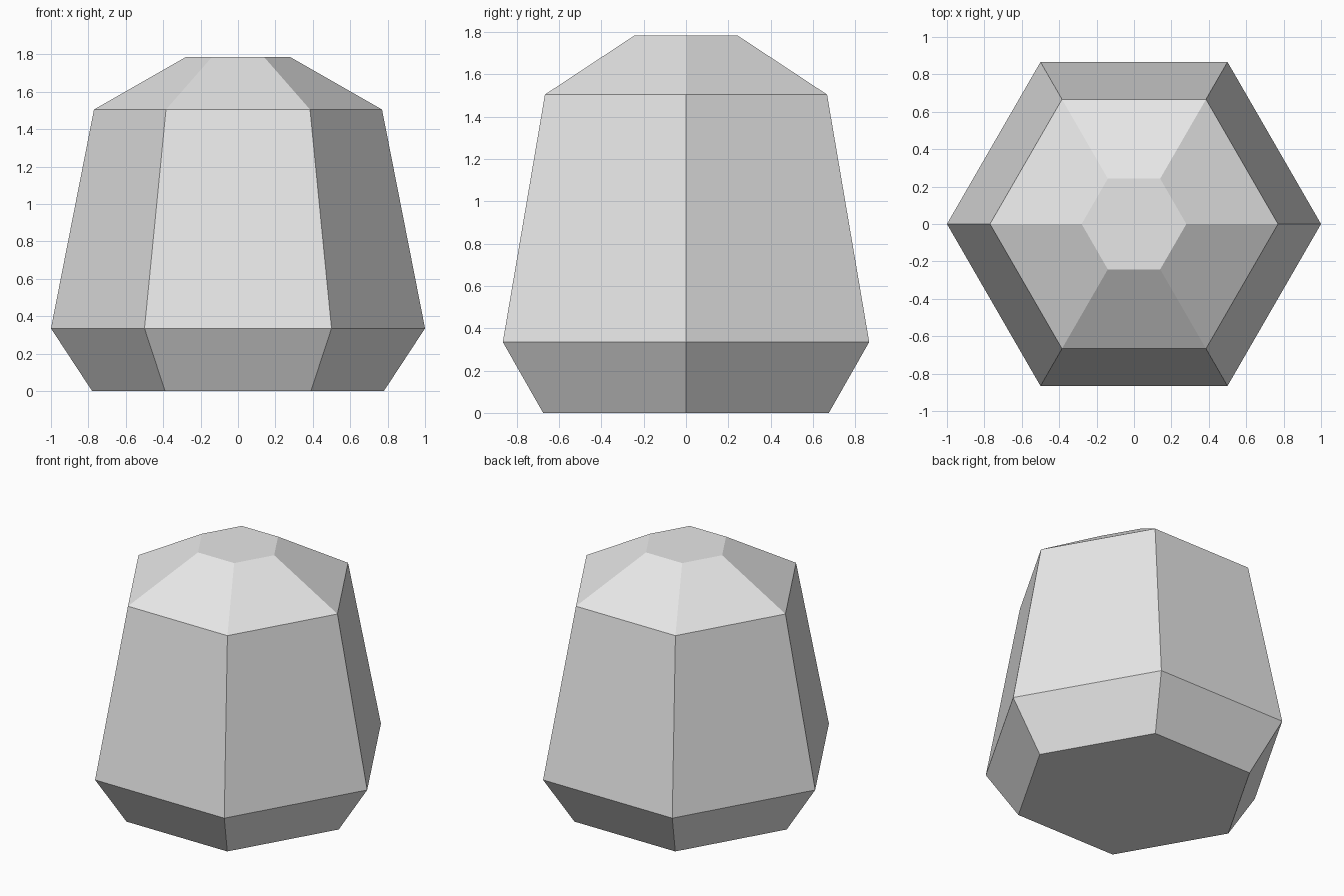
import bpy
import bmesh
from math import cos, sin, tau

default = bpy.data.objects.get("Cube")
if default:
    bpy.data.objects.remove(default, do_unlink=True)

# Single plain grey
grey = bpy.data.materials.new("light_grey")
grey.use_nodes = True
colour = (0.8, 0.8, 0.8, 1)
grey.diffuse_color = colour
grey.node_tree.nodes["Principled BSDF"].inputs["Base Color"].default_value = colour

SIDES = 6
# Rings as (radius, height): base, waist, shoulder, cap
PROFILE = [(0.78, 0), (1.0, 0.335), (0.77, 1.505), (0.28, 1.785)]

# Six-sided faceted body
bm = bmesh.new()
rings = [[bm.verts.new((r * cos(tau * i / SIDES), r * sin(tau * i / SIDES), z))
          for i in range(SIDES)] for r, z in PROFILE]
for low, high in zip(rings, rings[1:]):
    for i in range(SIDES):
        j = (i + 1) % SIDES
        bm.faces.new((low[i], low[j], high[j], high[i]))

# Flat underside and cap
bm.faces.new(reversed(rings[0]))
bm.faces.new(rings[-1])
bm.normal_update()

mesh = bpy.data.meshes.new("faceted_stone")
bm.to_mesh(mesh)
bm.free()
mesh.materials.append(grey)
stone = bpy.data.objects.new("faceted_stone", mesh)
bpy.context.collection.objects.link(stone)
